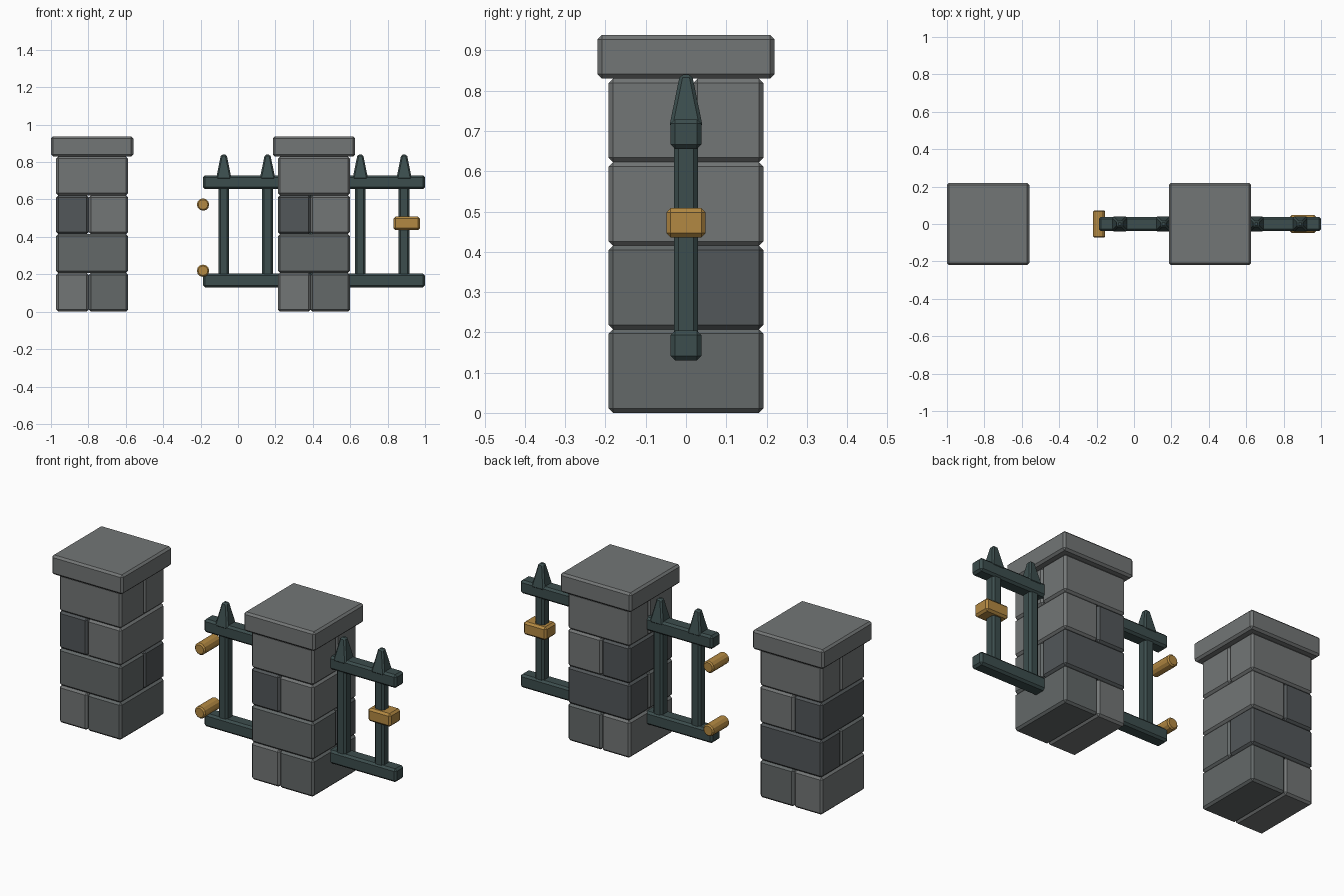
import bpy, bmesh, math

if "Cube" in bpy.data.objects:
    bpy.data.objects.remove(bpy.data.objects["Cube"])


def material(name, r, g, b):
    m = bpy.data.materials.new(name)
    m.diffuse_color = (r, g, b, 1)
    m.use_nodes = True
    m.node_tree.nodes["Principled BSDF"].inputs["Base Color"].default_value = m.diffuse_color
    return m


STONE_LIGHT = material("stone_light", 0.17, 0.18, 0.18)
STONE_MID = material("stone_mid", 0.125, 0.14, 0.14)
STONE_DARK = material("stone_dark", 0.085, 0.095, 0.10)
IRON = material("iron", 0.045, 0.075, 0.075)
BRASS = material("brass", 0.45, 0.25, 0.055)


def finish(name, bm, mat, bevel):
    """Chamfer the hard edges and turn the bmesh into a flat shaded object."""
    edges = [e for e in bm.edges if e.calc_face_angle() > math.radians(40)]
    bmesh.ops.bevel(bm, geom=edges, offset=bevel, segments=1, affect='EDGES')
    bmesh.ops.recalc_face_normals(bm, faces=bm.faces)
    mesh = bpy.data.meshes.new(name)
    bm.to_mesh(mesh)
    bm.free()
    mesh.materials.append(mat)
    obj = bpy.data.objects.new(name, mesh)
    bpy.context.collection.objects.link(obj)
    return obj


def block(name, x, y, z, mat, bevel=0.011, taper=1.0):
    """Box between (min, max) pairs; taper scales its top towards the middle."""
    bm = bmesh.new()
    bmesh.ops.create_cube(bm, size=1)
    cx, cy = sum(x) / 2, sum(y) / 2
    for v in bm.verts:
        s = taper if v.co.z > 0 else 1
        v.co = (cx + v.co.x * s * (x[1] - x[0]),
                cy + v.co.y * s * (y[1] - y[0]),
                sum(z) / 2 + v.co.z * (z[1] - z[0]))
    return finish(name, bm, mat, bevel)


# Stone pillars: courses split alternately along x and y, then a cap
HALF, COURSE, SPLIT = 0.192, 0.2075, 0.018
TONES = [(STONE_LIGHT, STONE_MID), (STONE_MID, STONE_DARK),
         (STONE_DARK, STONE_LIGHT), (STONE_LIGHT, STONE_LIGHT)]


def pillar(name, cx):
    for i, (tone_a, tone_b) in enumerate(TONES):
        z = (i * COURSE, (i + 1) * COURSE)
        full_x, full_y = (cx - HALF, cx + HALF), (-HALF, HALF)
        if i % 2 == 0:
            cut = cx - SPLIT
            block(f"{name}_stone", (full_x[0], cut), full_y, z, tone_a)
            block(f"{name}_stone", (cut, full_x[1]), full_y, z, tone_b)
        else:
            block(f"{name}_stone", full_x, (-HALF, SPLIT), z, tone_a)
            block(f"{name}_stone", full_x, (SPLIT, HALF), z, tone_b)
    block(f"{name}_cap", (cx - 0.22, cx + 0.22), (-0.22, 0.22),
          (4 * COURSE, 0.938), STONE_LIGHT)


GATE_X = 0.406
pillar("left_pillar", -0.78)
pillar("right_pillar", GATE_X)

# Gate rails
for name, z in (("bottom_rail", 0.167), ("top_rail", 0.692)):
    block(name, (-0.187, 1.0), (-0.038, 0.038), (z - 0.037, z + 0.037), IRON)

# Upright bars with tapered spikes
for offset in (-0.482, -0.248, 0, 0.248, 0.482):
    x = GATE_X + offset
    block("gate_bar", (x - 0.029, x + 0.029), (-0.03, 0.03), (0.15, 0.71), IRON)
    block("gate_spike", (x - 0.042, x + 0.042), (-0.042, 0.042), (0.708, 0.84),
          IRON, bevel=0.008, taper=0.36)

# Latch on the last bar
block("latch", (0.832, 0.973), (-0.049, 0.049), (0.436, 0.509), BRASS)

# Hinge pins lying along y
for z in (0.219, 0.573):
    bm = bmesh.new()
    bmesh.ops.create_cone(bm, cap_ends=True, segments=12, radius1=0.033,
                          radius2=0.033, depth=0.146)
    pin = finish("hinge_pin", bm, BRASS, 0.007)
    pin.rotation_euler.x = math.pi / 2
    pin.location = (-0.187, 0, z)
